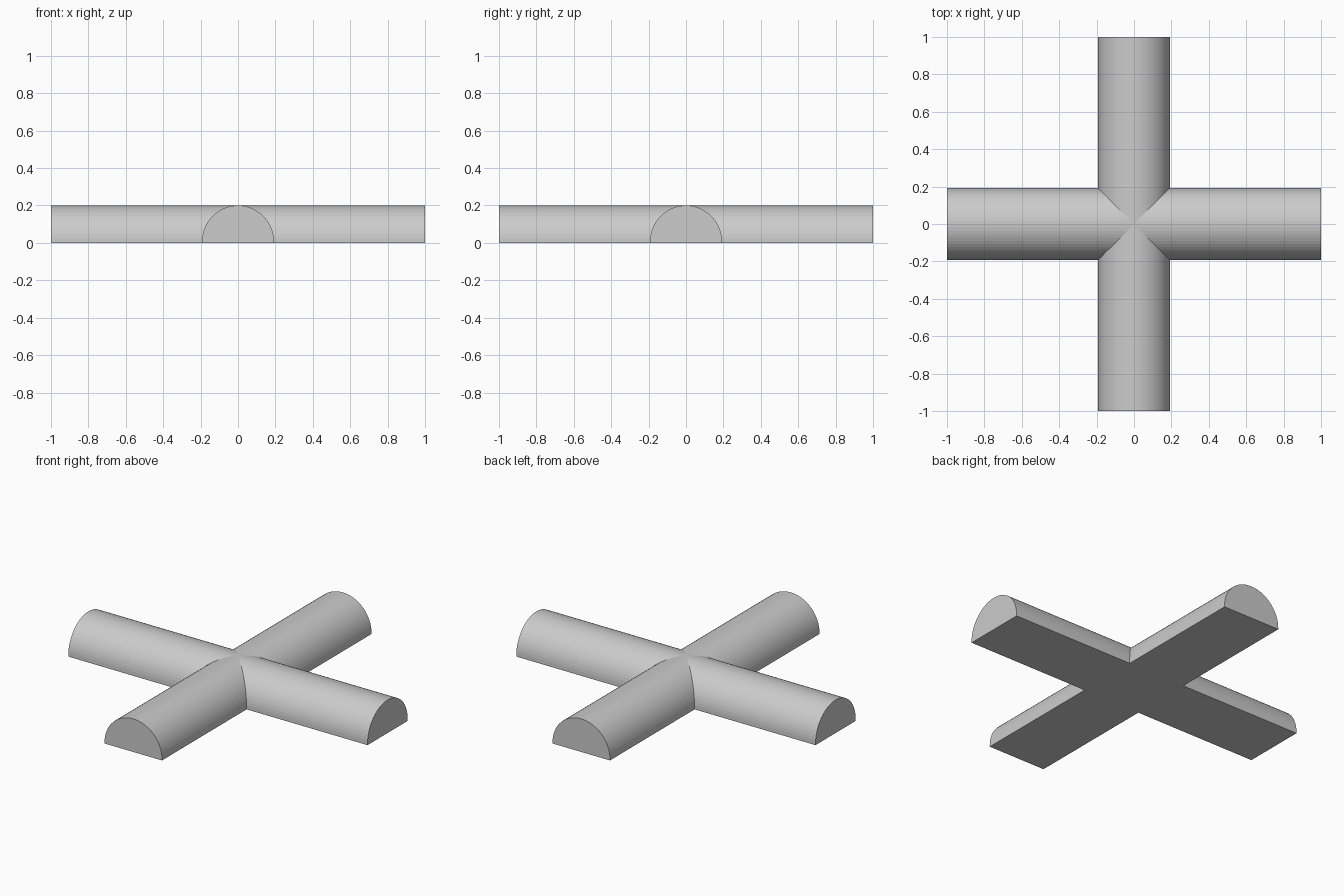
import bpy, bmesh, math
from mathutils import Matrix

cube = bpy.data.objects.get("Cube")
if cube:
    bpy.data.objects.remove(cube, do_unlink=True)

RADIUS, RISE, REACH, SEGMENTS = 0.192, 0.008, 1.0, 32

grey = bpy.data.materials.new("light grey")
grey.use_nodes = True
colour = (0.6, 0.6, 0.6, 1)
grey.diffuse_color = colour
grey.node_tree.nodes["Principled BSDF"].inputs["Base Color"].default_value = colour

# Half-round cross-section standing on a low straight edge
angles = [math.pi * i / SEGMENTS for i in range(SEGMENTS + 1)]
arch = [(RADIUS * math.cos(a), RISE + RADIUS * math.sin(a)) for a in angles]
profile = [(RADIUS, 0)] + arch + [(-RADIUS, 0)]

bm = bmesh.new()
base = []

# Four arms, mitred against each other at the centre
for quarter in range(4):
    turn = Matrix.Rotation(quarter * math.pi / 2, 3, 'Z')
    outer = [bm.verts.new(turn @ Matrix.Identity(3).col[0] * REACH) for _ in profile]
    inner = [bm.verts.new() for _ in profile]
    for o, i, (y, z) in zip(outer, inner, profile):
        o.co = turn @ Matrix.Translation((REACH, y, z)).translation
        i.co = turn @ Matrix.Translation((abs(y), y, z)).translation
    for k in range(len(profile) - 1):
        bm.faces.new((outer[k], outer[k + 1], inner[k + 1], inner[k]))
    bm.faces.new(outer)
    base += [inner[-1], outer[-1], outer[0]]

# Flat cross-shaped underside
bm.faces.new(base)

bmesh.ops.remove_doubles(bm, verts=bm.verts, dist=0.0001)
bmesh.ops.recalc_face_normals(bm, faces=bm.faces)
mesh = bpy.data.meshes.new("half_round_cross")
bm.to_mesh(mesh)
bm.free()
mesh.materials.append(grey)
cross = bpy.data.objects.new("half_round_cross", mesh)
bpy.context.collection.objects.link(cross)
